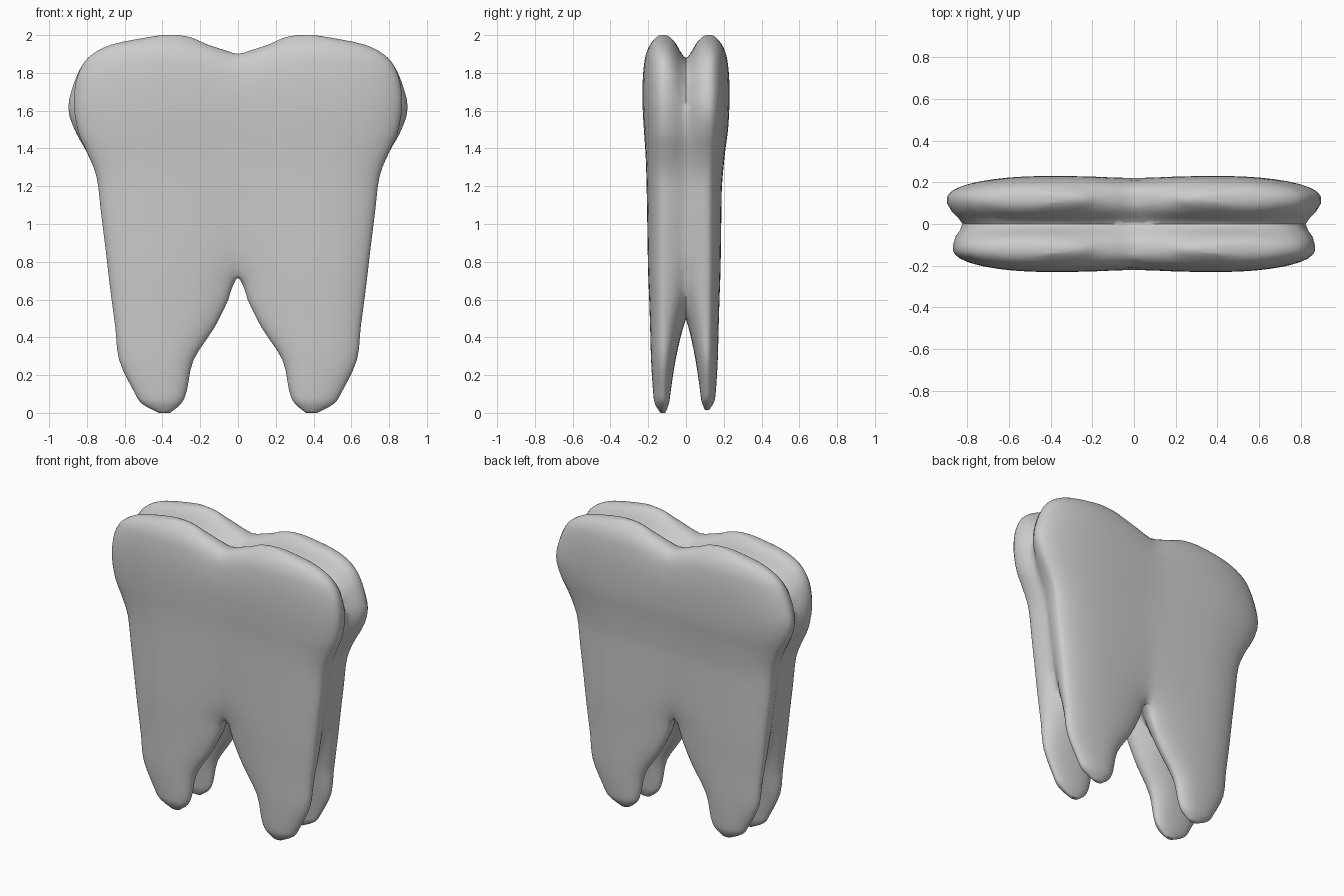
import bpy, bmesh, math
from mathutils import Matrix

old = bpy.data.objects.get("Cube")
if old:
    bpy.data.objects.remove(old, do_unlink=True)

enamel = bpy.data.materials.new("grey_enamel")
enamel.use_nodes = True
GREY = (0.6, 0.6, 0.6, 1)
enamel.diffuse_color = GREY
enamel.node_tree.nodes["Principled BSDF"].inputs["Base Color"].default_value = GREY

# One root and cusp, as sections: height, inner x, outer x, inner y, outer y.
# Negative inner values reach past the symmetry planes and are trimmed there.
SECTIONS = [
    (0.00, 0.36, 0.42, 0.11, 0.135), (0.05, 0.30, 0.51, 0.09, 0.165),
    (0.12, 0.27, 0.555, 0.08, 0.175), (0.28, 0.235, 0.63, 0.055, 0.185),
    (0.45, 0.125, 0.65, 0.015, 0.19), (0.60, 0.05, 0.67, -0.04, 0.195),
    (0.72, 0.00, 0.685, -0.08, 0.20), (0.85, -0.12, 0.70, -0.11, 0.203),
    (1.05, -0.28, 0.725, -0.14, 0.206), (1.25, -0.34, 0.75, -0.15, 0.21),
    (1.38, -0.35, 0.80, -0.145, 0.215), (1.48, -0.35, 0.845, -0.13, 0.222),
    (1.62, -0.35, 0.87, -0.11, 0.23), (1.75, -0.30, 0.86, -0.07, 0.23),
    (1.84, -0.14, 0.825, -0.02, 0.223), (1.90, 0.01, 0.77, 0.02, 0.212),
    (1.95, 0.16, 0.67, 0.05, 0.19), (1.985, 0.24, 0.50, 0.08, 0.16),
    (2.00, 0.31, 0.40, 0.105, 0.14)]
SIDES, STEPS, POWER = 40, 3, 2.15


def smooth_rows(rows):
    """Insert spline steps between the sections."""
    out = []
    for i in range(len(rows) - 1):
        quad = [rows[max(i - 1, 0)], rows[i], rows[i + 1], rows[min(i + 2, len(rows) - 1)]]
        for k in range(STEPS):
            t = k / STEPS
            out.append([b + t * (c - a) / 2 + t * t * (a - 2.5 * b + 2 * c - d / 2)
                        + t ** 3 * (1.5 * (b - c) + (d - a) / 2) for a, b, c, d in zip(*quad)])
    return out + [rows[-1]]


def ring(bm, z, x0, x1, y0, y1):
    """Rounded section with separate radii on its four sides."""
    cx, cy, verts = 0.39, 0.12, []
    for i in range(SIDES):
        a = 2 * math.pi * (i + 0.5) / SIDES
        c, s = math.cos(a), math.sin(a)
        u, v = abs(c) ** (2 / POWER), abs(s) ** (2 / POWER)
        x = cx + u * (x1 - cx if c > 0 else x0 - cx)
        y = cy + v * (y1 - cy if s > 0 else y0 - cy)
        verts.append(bm.verts.new((x, y, z)))
    return verts


# Loft a quarter of the tooth
bm = bmesh.new()
rings = [ring(bm, *row) for row in smooth_rows(SECTIONS)]
for low, high in zip(rings, rings[1:]):
    for i in range(SIDES):
        j = (i + 1) % SIDES
        bm.faces.new((low[i], low[j], high[j], high[i]))
bm.faces.new(rings[0][::-1])
bm.faces.new(rings[-1])

# Trim at both symmetry planes, then mirror to four roots and cusps
for normal in ((1, 0, 0), (0, 1, 0)):
    geom = bm.verts[:] + bm.edges[:] + bm.faces[:]
    bmesh.ops.bisect_plane(bm, geom=geom, dist=1e-5, plane_co=(0, 0, 0),
                           plane_no=normal, clear_inner=True)
for axis in "XY":
    geom = bm.verts[:] + bm.edges[:] + bm.faces[:]
    bmesh.ops.mirror(bm, geom=geom, matrix=Matrix(), merge_dist=1e-4, axis=axis)
bmesh.ops.remove_doubles(bm, verts=bm.verts[:], dist=1e-4)

# Round the grooves where the four parts meet
for _ in range(5):
    seam = [v for v in bm.verts if v.co.z > 0.5 and min(abs(v.co.x), abs(v.co.y)) < 0.045]
    bmesh.ops.smooth_vert(bm, verts=seam, factor=0.5,
                          use_axis_x=True, use_axis_y=True, use_axis_z=True)

# The back has a wider crown and slimmer, slightly shorter roots
for v in bm.verts:
    if v.co.y > 0:
        bulge = math.exp(-((v.co.z - 1.6) / 0.13) ** 2)
        v.co.x *= 1 + 0.035 * bulge * min(v.co.y / 0.1, 1)
        slim = min(max((1.5 - v.co.z) / 0.3, 0), 1)
        v.co.y *= 1 - 0.09 * slim
        v.co.z += 0.015 * max(0, 1 - v.co.z / 0.3)
bmesh.ops.recalc_face_normals(bm, faces=bm.faces[:])

mesh = bpy.data.meshes.new("tooth")
bm.to_mesh(mesh)
bm.free()
mesh.materials.append(enamel)
tooth = bpy.data.objects.new("tooth", mesh)
bpy.context.collection.objects.link(tooth)
bpy.context.view_layer.objects.active = tooth
tooth.select_set(True)
bpy.ops.object.shade_smooth_by_angle(angle=math.radians(60))
